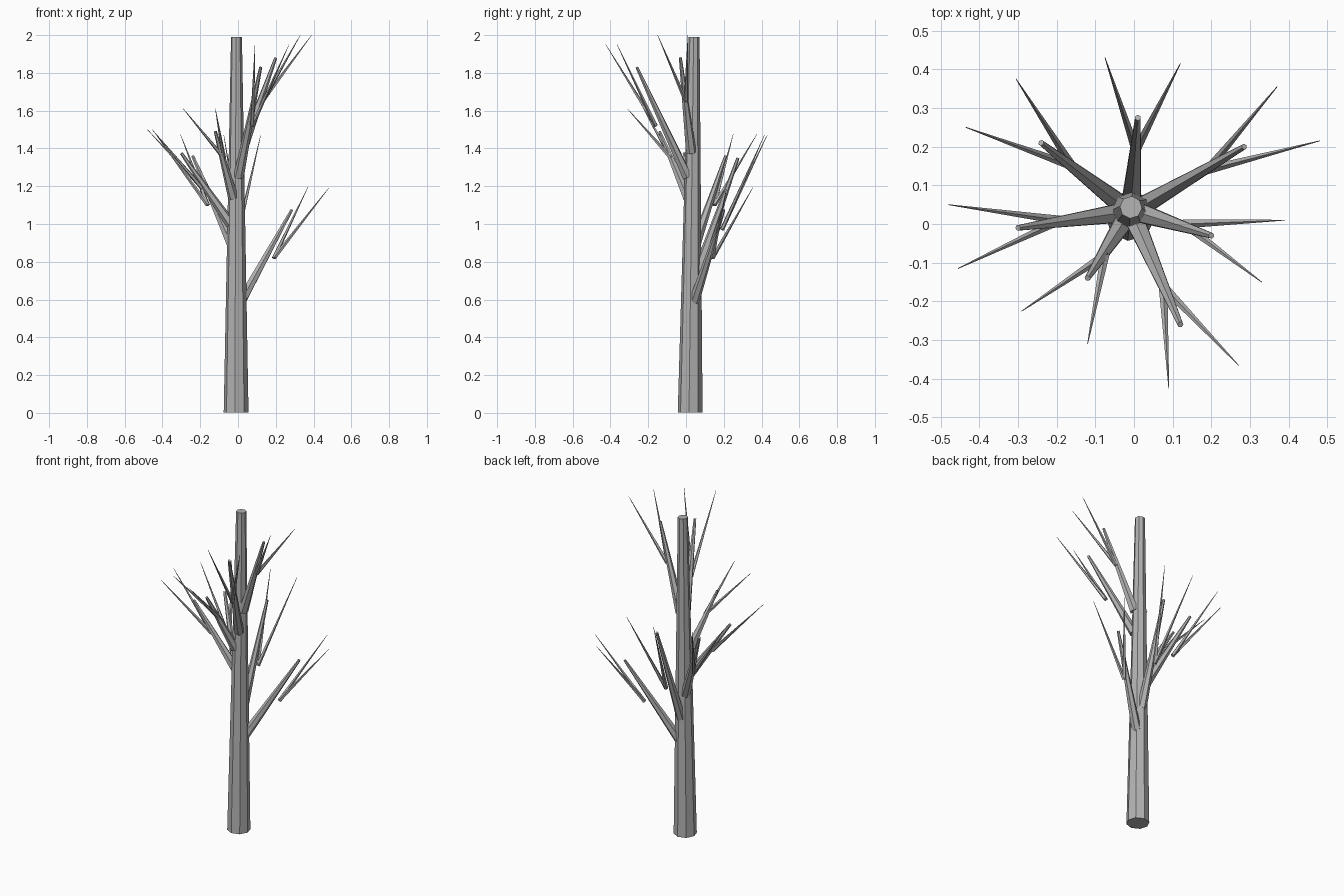
import bpy
import bmesh
from mathutils import Vector

if "Cube" in bpy.data.objects:
    bpy.data.objects.remove(bpy.data.objects["Cube"])

bark = bpy.data.materials.new("grey_bark")
bark.diffuse_color = (0.45, 0.45, 0.45, 1)
bark.use_nodes = True
bark.node_tree.nodes["Principled BSDF"].inputs["Base Color"].default_value = bark.diffuse_color


def limb(name, start, end, r1, r2, sides):
    """Tapered flat-sided limb between two points."""
    a, b = Vector(start), Vector(end)
    axis = b - a
    bm = bmesh.new()
    bmesh.ops.create_cone(bm, cap_ends=True, segments=sides,
                          radius1=r1, radius2=r2, depth=axis.length)
    mesh = bpy.data.meshes.new(name)
    bm.to_mesh(mesh)
    bm.free()
    mesh.materials.append(bark)
    obj = bpy.data.objects.new(name, mesh)
    obj.rotation_mode = 'QUATERNION'
    obj.rotation_quaternion = axis.to_track_quat('Z', 'Y')
    obj.location = (a + b) / 2
    bpy.context.collection.objects.link(obj)


# Trunk, leaning slightly backwards
BASE, TOP = Vector((-0.01, 0.022, 0.002)), Vector((-0.008, 0.043, 1.99))
limb("trunk", BASE, TOP, 0.066, 0.029, 8)

# Each branch: start height, end, fork point, two twig tips
branches = [
    (0.59, (0.285, 0.20, 1.075), (0.19, 0.14, 0.82),
     (0.37, 0.355, 1.195), (0.48, 0.215, 1.19)),
    (0.74, (0.01, 0.275, 1.35), (0.005, 0.19, 0.97),
     (-0.075, 0.43, 1.47), (0.12, 0.415, 1.47)),
    (0.89, (-0.24, 0.21, 1.36), (-0.16, 0.15, 1.10),
     (-0.305, 0.375, 1.475), (-0.435, 0.25, 1.475)),
    (1.00, (-0.30, -0.01, 1.375), (-0.19, 0.01, 1.19),
     (-0.48, 0.05, 1.50), (-0.455, -0.115, 1.50)),
    (1.14, (-0.12, -0.14, 1.49), (-0.075, -0.08, 1.35),
     (-0.12, -0.31, 1.61), (-0.29, -0.225, 1.61)),
    (1.25, (0.12, -0.26, 1.83), (0.075, -0.16, 1.52),
     (0.09, -0.425, 1.95), (0.27, -0.365, 1.95)),
    (1.38, (0.20, -0.03, 1.88), (0.13, 0.0, 1.65),
     (0.39, 0.01, 2.0), (0.33, -0.15, 2.0)),
]
for i, (z, end, fork, *tips) in enumerate(branches, 1):
    # Branch starts just inside the bark, on the side it grows towards
    core = BASE.lerp(TOP, z / 2)
    out = (Vector(end) - core) * Vector((1, 1, 0)).length_squared
    out.z = 0
    start = core + out.normalized() * 0.03
    start.z = z
    limb(f"branch_{i}", start, end, 0.028, 0.008, 6)
    for j, tip in enumerate(tips, 1):
        limb(f"twig_{i}_{j}", fork, tip, 0.012, 0.001, 5)
